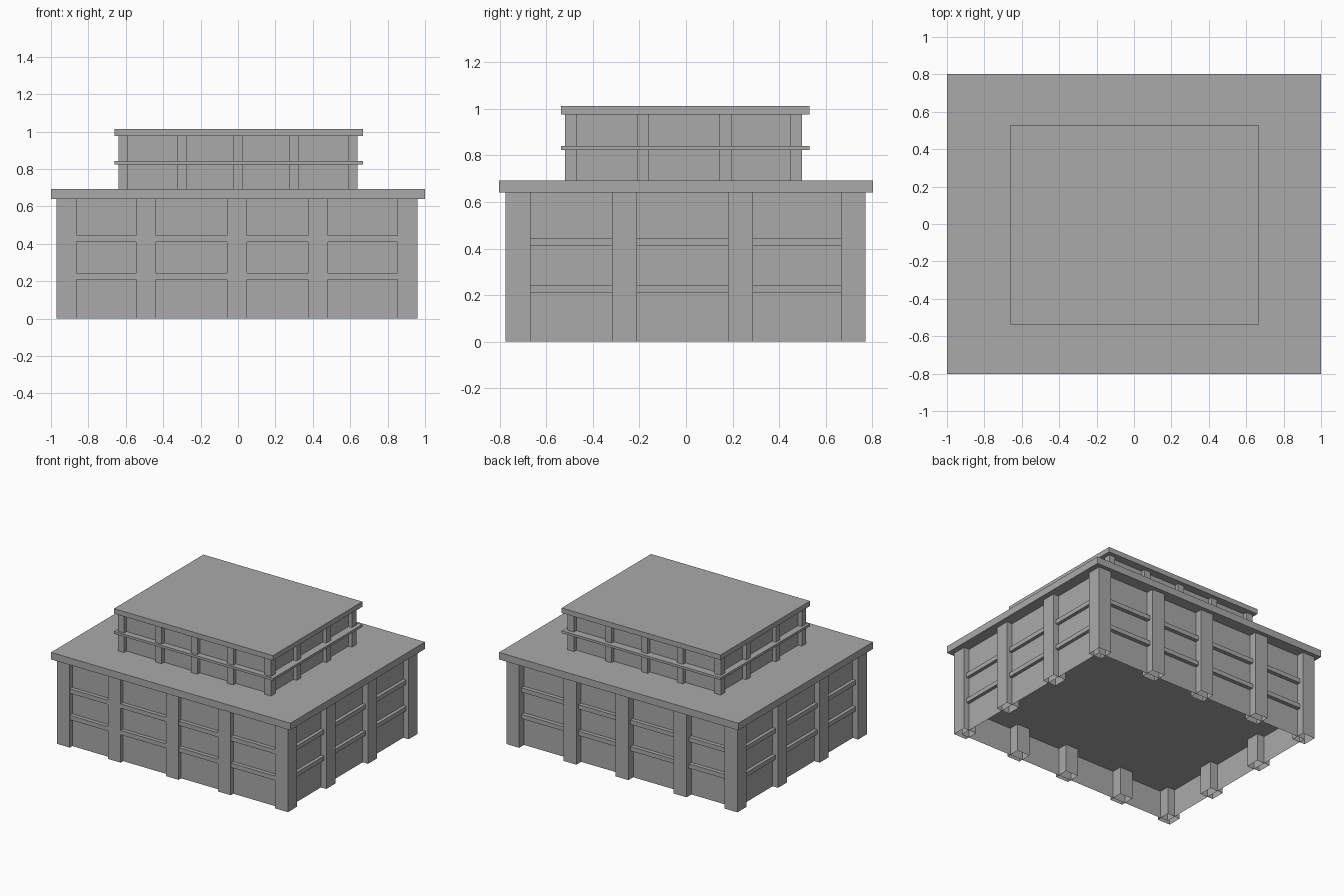
import bpy
import bmesh

if "Cube" in bpy.data.objects:
    bpy.data.objects.remove(bpy.data.objects["Cube"], do_unlink=True)

stone = bpy.data.materials.new("plain_grey")
stone.diffuse_color = (0.4, 0.4, 0.4, 1)
stone.use_nodes = True
stone.node_tree.nodes["Principled BSDF"].inputs["Base Color"].default_value = (0.4, 0.4, 0.4, 1)


def box(name, x, y, z, bottom=True):
    """Box from (low, high) ranges, optionally left open underneath."""
    bm = bmesh.new()
    bmesh.ops.create_cube(bm, size=1)
    for v in bm.verts:
        v.co = [r[0] if c < 0 else r[1] for c, r in zip(v.co, (x, y, z))]
    if not bottom:
        low = [f for f in bm.faces if f.normal.z < -0.5]
        bmesh.ops.delete(bm, geom=low, context="FACES_ONLY")
    mesh = bpy.data.meshes.new(name)
    bm.to_mesh(mesh)
    bm.free()
    mesh.materials.append(stone)
    obj = bpy.data.objects.new(name, mesh)
    bpy.context.collection.objects.link(obj)
    return obj


def perimeter_pillars(name, xs, ys, width, z):
    """Square hollow pillars at every grid point on the outline."""
    for i, x in enumerate(xs):
        for j, y in enumerate(ys):
            if i in (0, len(xs) - 1) or j in (0, len(ys) - 1):
                box(f"{name}_{i}_{j}", (x, x + width), (y, y + width), z, False)


# Lower storeys: open-bottomed walls, pillars and projecting floor slabs
box("lower_walls", (-0.925, 0.915), (-0.745, 0.715), (0, 0.64), False)
perimeter_pillars("lower_pillar", (-0.97, -0.545, -0.06, 0.375, 0.853),
                  (-0.775, -0.317, -0.21 + 0.39, 0.665), 0.107, (0, 0.64))
for name, z in (("first_floor_slab", 0.21), ("second_floor_slab", 0.41)):
    box(name, (-0.95, 0.94), (-0.774, 0.745), (z, z + 0.033))

# Wide roof over the lower storeys
box("lower_roof", (-1, 1), (-0.803, 0.803), (0.64, 0.693))

# Smaller upper storey with its band and roof
box("upper_walls", (-0.61, 0.61), (-0.49, 0.47), (0.693, 0.975))
perimeter_pillars("upper_pillar", (-0.64, -0.325, -0.028, 0.273, 0.587),
                  (-0.52, -0.21, 0.143, 0.447), 0.052, (0.693, 0.975))
box("upper_band", (-0.66, 0.668), (-0.537, 0.53), (0.823, 0.841))
box("upper_roof", (-0.66, 0.668), (-0.537, 0.53), (0.975, 1.013))
